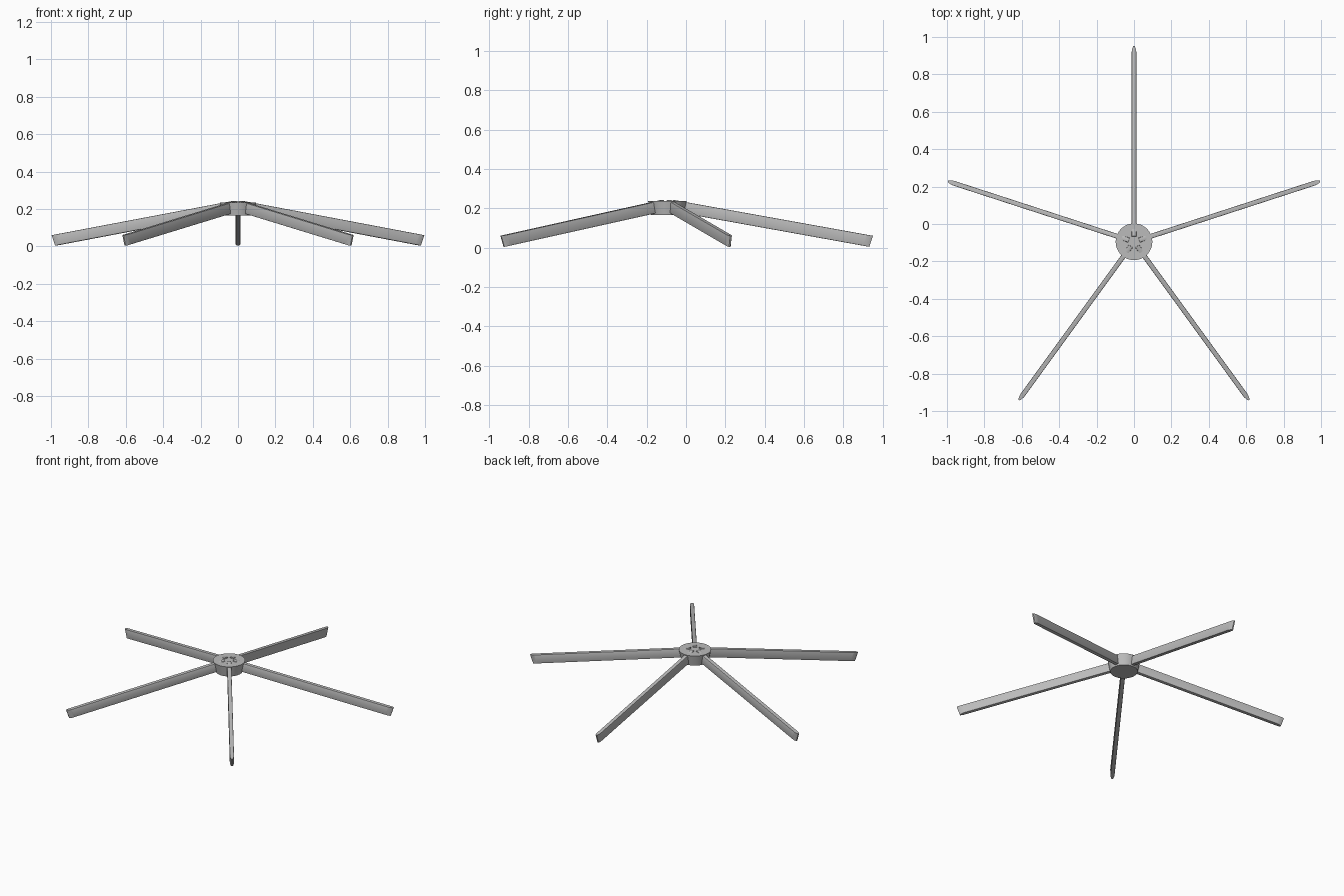
import bpy, bmesh, math
from mathutils import Matrix, Vector

if "Cube" in bpy.data.objects:
    bpy.data.objects.remove(bpy.data.objects["Cube"])

CENTER_Y = -0.095
HUB_TOP, HUB_BOTTOM = 0.236, 0.165
SLOPE = math.atan(0.18)
INNER, OUTER = 0.03, 1.046

grey = bpy.data.materials.new("satin grey")
grey.diffuse_color = (0.5, 0.5, 0.5, 1)
grey.use_nodes = True
grey.node_tree.nodes["Principled BSDF"].inputs["Base Color"].default_value = grey.diffuse_color


def add_object(name, bm):
    bmesh.ops.recalc_face_normals(bm, faces=bm.faces)
    mesh = bpy.data.meshes.new(name)
    bm.to_mesh(mesh)
    bm.free()
    mesh.materials.append(grey)
    obj = bpy.data.objects.new(name, mesh)
    bpy.context.collection.objects.link(obj)
    return obj


def smooth(obj):
    bpy.ops.object.select_all(action='DESELECT')
    obj.select_set(True)
    bpy.context.view_layer.objects.active = obj
    bpy.ops.object.shade_smooth_by_angle(angle=math.radians(30))


# Slightly tapered round hub
bm = bmesh.new()
bmesh.ops.create_cone(bm, cap_ends=True, segments=48, radius1=0.083, radius2=0.098,
                      depth=HUB_TOP - HUB_BOTTOM,
                      matrix=Matrix.Translation((0, CENTER_Y, (HUB_TOP + HUB_BOTTOM) / 2)))
smooth(add_object("hub", bm))

# Sloping legs: narrow bars with a pointed tip, top edge running along local x
length = (OUTER - INNER) / math.cos(SLOPE)
half, height = 0.0128, 0.0585
plan = [(0, half), (length - 0.032, half), (length - 0.012, 0.009), (length, 0.004)]
plan += [(x, -y) for x, y in reversed(plan)]
start_z = 0.06 + (OUTER - INNER) * math.tan(SLOPE)

for i in range(5):
    bm = bmesh.new()
    top = [bm.verts.new((x, y, 0)) for x, y in plan]
    # The lower edge of the tip is pulled back a little
    low = [bm.verts.new((x - (0.009 if x > 0.5 else 0), y, -height)) for x, y in plan]
    bm.faces.new(top)
    bm.faces.new(low[::-1])
    for a in range(len(plan)):
        b = (a + 1) % len(plan)
        bm.faces.new((top[b], top[a], low[a], low[b]))
    # Softened long top and bottom edges
    rims = [e for e in bm.edges if abs(e.verts[0].co.z - e.verts[1].co.z) < 1e-5
            and abs(e.verts[0].co.x - e.verts[1].co.x) > 0.5]
    bmesh.ops.bevel(bm, geom=rims, offset=0.004, segments=2, affect='EDGES', profile=0.5)
    turn = Matrix.Rotation(math.radians(90 + 72 * i), 4, 'Z')
    place = (Matrix.Translation((0, CENTER_Y, 0)) @ turn
             @ Matrix.Translation((INNER, 0, start_z)) @ Matrix.Rotation(SLOPE, 4, 'Y'))
    bm.transform(place)
    smooth(add_object(f"leg_{i + 1}", bm))
